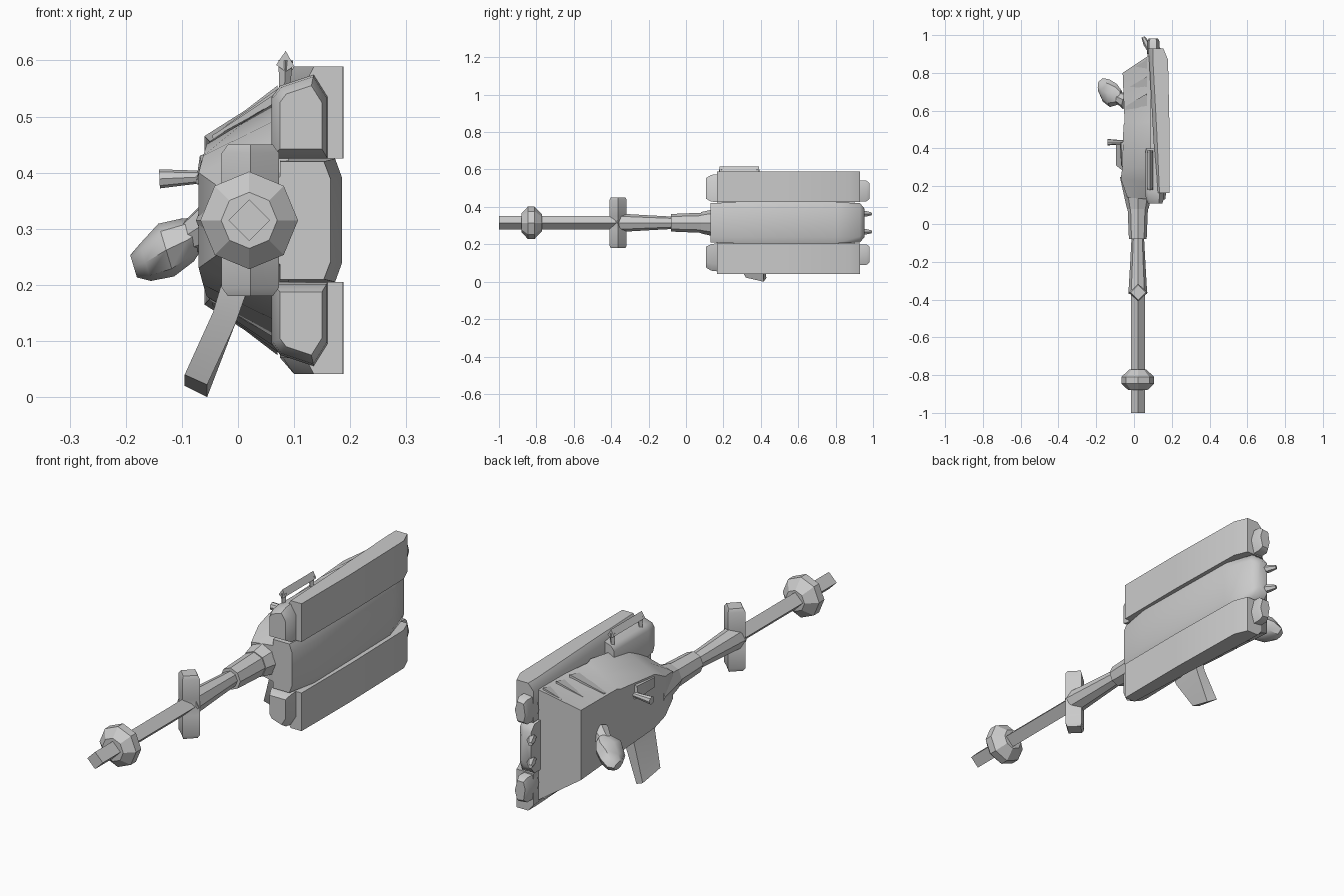
import bpy, bmesh, math
from mathutils import Vector

grey = bpy.data.materials.new("light_grey")
grey.diffuse_color = (0.6, 0.6, 0.6, 1)
CZ = 0.315  # height of the symmetry plane


def finish(name, bm, angle=40):
    bmesh.ops.recalc_face_normals(bm, faces=bm.faces)
    me = bpy.data.meshes.new(name)
    bm.to_mesh(me)
    bm.free()
    ob = bpy.data.objects.new(name, me)
    bpy.context.collection.objects.link(ob)
    me.materials.append(grey)
    bpy.ops.object.select_all(action='DESELECT')
    ob.select_set(True)
    bpy.context.view_layer.objects.active = ob
    bpy.ops.object.shade_smooth_by_angle(angle=math.radians(angle))
    return ob


def loft(name, rings, angle=40):
    """Skin a list of equal-length point rings and cap both ends."""
    bm = bmesh.new()
    rows = [[bm.verts.new(p) for p in r] for r in rings]
    n = len(rows[0])
    for a, b in zip(rows, rows[1:]):
        for i in range(n):
            j = (i + 1) % n
            bm.faces.new((a[i], a[j], b[j], b[i]))
    bm.faces.new(rows[0])
    bm.faces.new(rows[-1][::-1])
    return finish(name, bm, angle)


def mirrored(z, side):
    return z if side > 0 else 2 * CZ - z


def turned(name, profile, n, phase=0.0, cx=0.02, angle=40):
    """Ring profile (y, radius) turned about the barrel axis."""
    step = 2 * math.pi / n
    return loft(name, [[(cx + r * math.cos(i * step + phase), y,
                         CZ + r * math.sin(i * step + phase)) for i in range(n)]
                       for y, r in profile], angle)


def rod(name, p, q, r0, r1, n=6, mid=None):
    """Tapered rod between two points, with an optional bulge in the middle."""
    p, q = Vector(p), Vector(q)
    rot = (q - p).to_track_quat('Z', 'Y')
    stops = [(0, r0)] + (mid or []) + [(1, r1)]
    return loft(name, [[p.lerp(q, t) + rot @ Vector((r * math.cos(k * 2 * math.pi / n),
                                                     r * math.sin(k * 2 * math.pi / n), 0))
                        for k in range(n)] for t, r in stops])


# Barrel line: long square tube, muzzle ball, tapered neck and collar
turned("barrel", [(-1, 0.037), (-0.34, 0.037)], 4)
turned("muzzle_ball", [(-0.88, 0.05), (-0.845, 0.087), (-0.81, 0.087), (-0.77, 0.045)], 8, angle=30)
turned("neck", [(-0.37, 0.05), (-0.2, 0.04), (-0.07, 0.033)], 8)
turned("collar", [(-0.08, 0.047), (0.09, 0.054)], 8)
turned("hull_mount", [(0.08, 0.057), (0.16, 0.075), (0.25, 0.095)], 8)

# Upright crossbar with a diamond section pinched at the barrel
bar = []
for dz, w, tip in ((-0.135, 0.04, 0.04), (-0.12, 0.051, 0.046), (-0.035, 0.051, 0.046), (0, 0.051, 0.028),
                   (0.035, 0.051, 0.046), (0.12, 0.051, 0.046), (0.135, 0.04, 0.04)):
    bar.append([(0.022 - w, -0.363, CZ + dz), (0.022, -0.363 - tip, CZ + dz),
                (0.022 + w, -0.363, CZ + dz), (0.022, -0.363 + tip, CZ + dz)])
loft("crossbar", bar)

# Hull: sections given as outer y, x, half height and inner y, x, half height
hull = [(0.14, -0.035, 0.06, 0.13, 0.09, 0.08),
        (0.24, -0.07, 0.085, 0.22, 0.09, 0.15),
        (0.30, -0.062, 0.115, 0.30, 0.09, 0.19),
        (0.52, -0.056, 0.135, 0.52, 0.09, 0.225),
        (0.54, -0.05, 0.14, 0.54, 0.09, 0.215),
        (0.80, -0.06, 0.15, 0.90, 0.09, 0.245)]
loft("hull", [[(xo, yo, CZ - ho), (xo, yo, CZ + ho), ((xo + xi) / 2, (yo + yi) / 2, CZ + (ho + hi) / 2),
               (xi, yi, CZ + hi), (xi, yi, CZ - hi),
               ((xo + xi) / 2, (yo + yi) / 2, CZ - (ho + hi) / 2)]
              for yo, xo, ho, yi, xi, hi in hull], 30)

# Small ridges on the sloping hull sides
for s, tag in ((1, "upper"), (-1, "lower")):
    for k in range(3):
        y = 0.60 + 0.09 * k
        rings = []
        for x, z in ((-0.045, 0.462), (0.07, 0.538 + 0.006 * k)):
            rings.append([(x, y - 0.03 + x * 0.6, mirrored(z - 0.015, s)),
                          (x, y + 0.05 + x * 0.6, mirrored(z - 0.015, s)),
                          (x, y + 0.05 + x * 0.6, mirrored(z + 0.005, s))])
        loft(f"{tag}_hull_ridge_{k + 1}", rings, 20)

# Middle plate, slightly domed on the outside
loft("middle_plate", [[(xi, y, CZ - h), (xo - 0.012, y, CZ - h), (xo, y, CZ - h * 0.7),
                       (xo, y, CZ + h * 0.7), (xo - 0.012, y, CZ + h), (xi, y, CZ + h)]
                      for y, xi, xo, h in ((0.13, 0.075, 0.165, 0.105), (0.27, 0.075, 0.185, 0.11),
                                           (0.80, 0.075, 0.175, 0.11), (0.93, 0.07, 0.14, 0.105),
                                           (0.955, 0.07, 0.115, 0.075))], 50)

# Upper and lower side plates with front pods and tail caps
for s, tag in ((1, "upper"), (-1, "lower")):
    rings = []
    for y, xl, xt, xr in ((0.165, 0.12, 0.135, 0.187), (0.50, 0.10, 0.12, 0.188),
                          (0.87, 0.08, 0.10, 0.18), (0.93, 0.075, 0.10, 0.155)):
        rings.append([(xl, y, mirrored(z, s)) if x == 'l' else ((xt if x == 't' else xr), y, mirrored(z, s))
                      for x, z in (('l', 0.425), ('l', 0.56), ('t', 0.589), ('r', 0.589), ('r', 0.425))])
    loft(f"{tag}_side_plate", rings)

    pod = [(0.06, 0.425), (0.06, 0.535), (0.075, 0.555), (0.135, 0.575), (0.16, 0.535), (0.16, 0.425)]
    rings = []
    for y, k in ((0.108, 0.75), (0.135, 0.95), (0.17, 1.0), (0.40, 0.96)):
        rings.append([(0.118 + (x - 0.118) * k, y, mirrored(0.495 + (z - 0.495) * k, s)) for x, z in pod])
    loft(f"{tag}_front_pod", rings)

    tail = [(0.08, 0.43), (0.07, 0.47), (0.08, 0.535), (0.12, 0.54), (0.135, 0.49), (0.12, 0.43)]
    rings = []
    for y, k in ((0.90, 1.0), (0.965, 1.0), (0.982, 0.75)):
        rings.append([(0.103 + (x - 0.103) * k, y, mirrored(0.485 + (z - 0.485) * k, s)) for x, z in tail])
    loft(f"{tag}_tail_cap", rings)

    # Paired tail prongs
    rod(f"{tag}_tail_prong", (0.085, 0.92, CZ + 0.048 * s), (0.048, 0.99, CZ + 0.048 * s),
        0.014, 0.009, 6, [(0.5, 0.018)])

# Rail on the top edge
bar = [(0.068, 0.592), (0.085, 0.617), (0.1, 0.59), (0.085, 0.58)]
loft("top_rail", [[(x, y, z) for x, z in bar] for y in (0.18, 0.39)])
for y, tag in ((0.19, "front"), (0.38, "rear")):
    rod(f"{tag}_rail_post", (0.082, y, 0.53), (0.085, y, 0.60), 0.008, 0.013, 4)

# Slanted grip under the hull
loft("grip", [[(-0.095, 0.31, 0.04), (-0.055, 0.32, 0.022), (-0.055, 0.415, 0.0), (-0.095, 0.43, 0.02)],
              [(-0.045, 0.27, 0.15), (-0.005, 0.27, 0.13), (-0.005, 0.41, 0.13), (-0.045, 0.41, 0.15)],
              [(-0.03, 0.26, 0.20), (0.02, 0.26, 0.20), (0.02, 0.41, 0.20), (-0.03, 0.41, 0.20)]])

# Small flared knob with its sloped base on the outer face
rod("side_knob", (-0.05, 0.433, 0.393), (-0.14, 0.433, 0.389), 0.01, 0.017, 8)
loft("knob_base", [[(-0.045, y, z) for y, z in ((0.28, 0.37), (0.44, 0.37), (0.44, 0.44), (0.28, 0.43))],
                   [(x, y, z) for x, y, z in ((-0.068, 0.31, 0.38), (-0.075, 0.43, 0.38),
                                              (-0.068, 0.43, 0.43), (-0.066, 0.31, 0.42))]])

# Drooping outer pod: a faceted oval on a short stem
rod("outer_pod_stem", (-0.04, 0.65, 0.31), (-0.085, 0.67, 0.285), 0.045, 0.03, 8)
pod = []
for x, z, ry, rz, y in ((-0.068, 0.295, 0.035, 0.025, 0.675), (-0.09, 0.28, 0.055, 0.038, 0.685),
                        (-0.128, 0.262, 0.073, 0.047, 0.692), (-0.165, 0.24, 0.062, 0.033, 0.71),
                        (-0.186, 0.233, 0.03, 0.02, 0.725)):
    pod.append([(x - 0.3 * rz * math.sin(a), y + ry * math.cos(a), z + rz * math.sin(a))
                for a in (k * math.pi / 4 for k in range(8))])
loft("outer_pod", pod)
